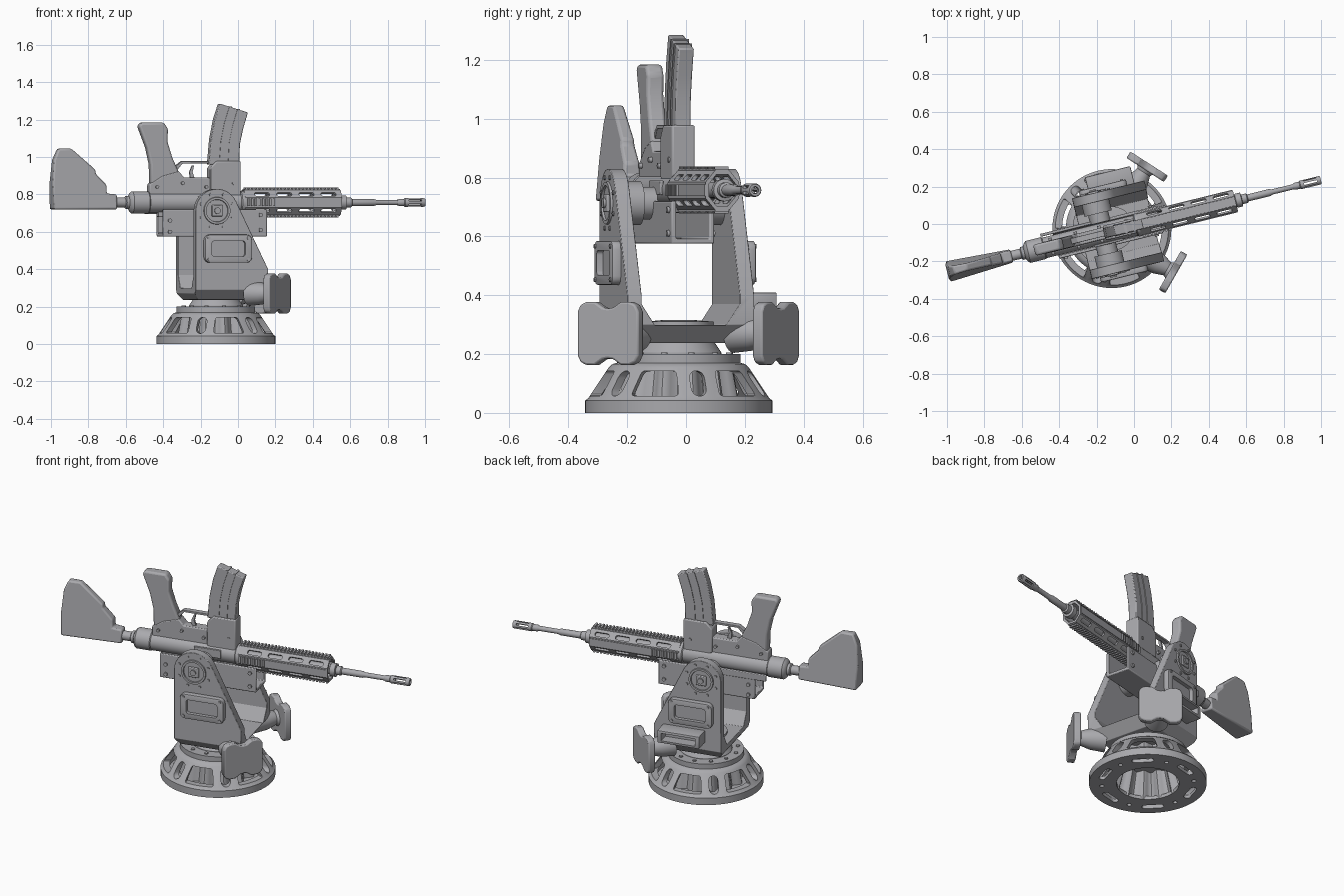
import bpy, bmesh, math
from mathutils import Matrix, Vector

if "Cube" in bpy.data.objects:
    bpy.data.objects.remove(bpy.data.objects["Cube"])

grey = bpy.data.materials.new("gunmetal grey")
grey.use_nodes = True
COL = (0.40, 0.40, 0.42, 1)
grey.diffuse_color = COL
grey.node_tree.nodes["Principled BSDF"].inputs["Base Color"].default_value = COL
parts = []
AXIS = 0.757          # bore height
PIVOT = (-0.057, 0.713)


def add(name, bm, bevel=0, segs=2):
    bmesh.ops.recalc_face_normals(bm, faces=bm.faces)
    me = bpy.data.meshes.new(name)
    bm.to_mesh(me)
    bm.free()
    me.materials.append(grey)
    ob = bpy.data.objects.new(name, me)
    bpy.context.collection.objects.link(ob)
    parts.append(ob)
    if bevel:
        add_bevel(ob, bevel, segs)
    return ob


def add_bevel(ob, width, segs=2):
    m = ob.modifiers.new("Bevel", 'BEVEL')
    m.width, m.segments, m.limit_method = width, segs, 'ANGLE'
    m.angle_limit = math.radians(35)


def prism(name, pts, axis, lo, hi, bevel=0, segs=2, fn=None):
    """Extrude a 2D outline along an axis."""
    bm = bmesh.new()
    put = {'x': lambda a, b, t: (t, a, b), 'y': lambda a, b, t: (a, t, b),
           'z': lambda a, b, t: (a, b, t)}[axis]
    rings = [[bm.verts.new(put(a, b, t)) for a, b in pts] for t in (lo, hi)]
    n = len(pts)
    bm.faces.new(rings[0])
    bm.faces.new(rings[1])
    for i in range(n):
        j = (i + 1) % n
        bm.faces.new((rings[0][i], rings[0][j], rings[1][j], rings[1][i]))
    if fn:
        for v in bm.verts:
            v.co = fn(v.co)
    return add(name, bm, bevel, segs)


def box(name, u, v, z, bevel=0, fn=None):
    return prism(name, [(u[0], z[0]), (u[1], z[0]), (u[1], z[1]), (u[0], z[1])],
                 'y', v[0], v[1], bevel, 2, fn)


def lathe(name, prof, axis='z', loc=(0, 0, 0), seg=40, closed=False, flute=None):
    """Revolve (along, radius) points; an open profile gets end caps."""
    bm = bmesh.new()
    rings = []
    for t, r in prof:
        ring = []
        for i in range(seg):
            a = 2 * math.pi * i / seg
            rr = r * (flute(a) if flute else 1)
            c, s = rr * math.cos(a), rr * math.sin(a)
            p = {'x': (t, c, s), 'y': (c, t, s), 'z': (c, s, t)}[axis]
            ring.append(bm.verts.new(Vector(p) + Vector(loc)))
        rings.append(ring)
    pairs = list(zip(rings, rings[1:]))
    if closed:
        pairs.append((rings[-1], rings[0]))
    else:
        bm.faces.new(rings[0])
        bm.faces.new(rings[-1])
    for A, B in pairs:
        for i in range(seg):
            j = (i + 1) % seg
            bm.faces.new((A[i], A[j], B[j], B[i]))
    return add(name, bm)


def boolean(ob, cutter, op='DIFFERENCE'):
    """Apply a boolean at once and drop the cutter."""
    m = ob.modifiers.new("cut", 'BOOLEAN')
    m.object, m.operation, m.solver = cutter, op, 'EXACT'
    dg = bpy.context.evaluated_depsgraph_get()
    me = bpy.data.meshes.new_from_object(ob.evaluated_get(dg))
    ob.modifiers.clear()
    ob.data = me
    parts.remove(cutter)
    bpy.data.objects.remove(cutter)


def rounded(cx, cy, w, h, r, n=4):
    out = []
    for k, (sx, sy) in enumerate(((1, 1), (-1, 1), (-1, -1), (1, -1))):
        for i in range(n + 1):
            a = math.pi / 2 * (k + i / n)
            out.append((cx + sx * (w - r) + r * math.cos(a), cy + sy * (h - r) + r * math.sin(a)))
    return out


# --- pedestal: windowed cone, slotted flange, fluted hollow hub
B = (-0.005, 0.014, 0)
# profiles for z lathes are (height, radius)
cone = lathe("pedestal_cone", [(0, .318), (.042, .318), (.05, .308), (.155, .238), (.166, .225), (.17, .21),
             (.2, .21), (.2, .08), (.16, .08), (.15, .205), (.045, .275), (0, .275)], loc=B, seg=72, closed=True)
flange = lathe("pedestal_flange", [(0, .277), (0, .17), (.02, .17), (.02, .277)], loc=B, seg=72, closed=True)
for k in range(12):
    turn = Matrix.Translation(B) @ Matrix.Rotation(k * math.pi / 6, 4, 'Z')
    big = k % 2 == 1
    shape = [(-.085, .058), (.085, .058), (.06, .143), (-.06, .143)] if big else rounded(0, .1, .026, .043, .025)
    boolean(cone, prism("cutter", shape, 'x', .2, .34, .012 if big else 0, 3, lambda c: turn @ c))
    slot = rounded(.25, 0, .018, .06, .017) if big else rounded(.25, 0, .012, .012, .011)
    boolean(flange, prism("cutter", slot, 'z', -.02, .04, fn=lambda c: turn @ c))
    p = turn @ Vector((.178, 0, 0))
    lathe("pedestal_bolt", [(.195, .011), (.206, .011)], loc=p, seg=12)
lathe("pedestal_hub", [(0, .2), (.17, .17), (.17, .15), (.165, .02), (.155, .02), (.155, .14), (0, .185)],
      loc=B, seg=96, closed=True, flute=lambda a: 1 + .09 * math.cos(12 * a))
lathe("turntable_neck", [(.16, .09), (.195, .145), (.205, .145), (.245, .118), (.31, .118), (.315, .06)],
      loc=B, seg=48)

# --- yoke: U section trimmed by the side outline
U = [(-.222, .9), (-.222, .29), (-.17, .237), (.17, .237), (.222, .29), (.222, .9),
     (.172, .9), (.172, .37), (.125, .298), (-.125, .298), (-.172, .37), (-.172, .9)]
yoke = prism("yoke", U, 'x', -.4, .4)
arc = [(PIVOT[0] + .117 * math.cos(math.radians(a)), PIVOT[1] + .117 * math.sin(math.radians(a)))
       for a in range(25, 181, 12)]
side = arc + [(-.174, .713), (-.174, .27), (-.15, .237), (.165, .237), (.222, .30), (.225, .40)]
boolean(yoke, prism("cutter", side, 'y', -.5, .5), 'INTERSECT')
add_bevel(yoke, .01)

# --- fittings repeated on both arms
foot = [(0, .085), (.02, .088), (.05, .107), (.085, .107), (.107, .098), (.119, .075)]
half = foot + [(w, -z) for w, z in reversed(foot)]
peanut = half + [(-w, z) for w, z in reversed(half)][1:-1]
for s in (-1, 1):
    lathe("trunnion", [(s * .06, .055), (s * .11, .055), (s * .11, .075), (s * .18, .075)], 'y',
          (PIVOT[0], 0, PIVOT[1]))
    lathe("pivot_ring", [(s * .218, .074), (s * .23, .072), (s * .23, .06), (s * .218, .058)], 'y',
          (PIVOT[0], 0, PIVOT[1]), closed=True)
    box("pivot_block", (PIVOT[0] - .03, PIVOT[0] + .03), sorted((s * .215, s * .232)),
        (PIVOT[1] - .03, PIVOT[1] + .03), .004)
    lathe("pivot_pin", [(s * .21, .017), (s * .24, .017)], 'y', (PIVOT[0], 0, PIVOT[1]), 20)
    for k in range(8):
        a = k * math.pi / 4 + .39
        lathe("pivot_bolt", [(s * .218, .008), (s * .227, .008)], 'y',
              (PIVOT[0] + .093 * math.cos(a), 0, PIVOT[1] + .093 * math.sin(a)), 10)
    frame = prism("window_frame", rounded(0, .51, .13, .075, .03), 'y', *sorted((s * .21, s * .252)), .006)
    boolean(frame, prism("cutter", rounded(0, .51, .092, .042, .015), 'y', *sorted((s * .23, s * .3))))
    for a in (-1, 1):
        for b in (-1, 1):
            lathe("frame_bolt", [(s * .25, .008), (s * .257, .008)], 'y', (a * .108, 0, .51 + b * .057), 10)
    # stabiliser pad with its stem
    turn = Matrix.Translation((.257, s * .29, .27)) @ Matrix.Rotation(s * math.radians(43.5), 4, 'Z')
    prism("stabiliser_pad", peanut, 'x', -.02, .02, .007, 2, lambda c: turn @ c)
    stem = lathe("stabiliser_stem", [(-.17, .066), (-.09, .058), (-.035, .04), (-.015, .05)], 'x', seg=24)
    stem.data.transform(turn)
tray = box("rear_tray", (-.08, .17), (.2, .315), (.335, .41), .006)
boolean(tray, box("cutter", (-.055, .145), (.25, .4), (.35, .395)))

# --- cradle below the gun
prism("cradle", [(-.075, .575), (.075, .575), (.075, .72), (.058, .72), (.058, .592), (-.058, .592),
                 (-.058, .72), (-.075, .72)], 'x', -.317, .255, .005)
box("cradle_rail", (-.385, -.1), (.062, .078), (.695, .735), .004)
for s in (-1, 1):
    for u, z in ((-.28, .66), (-.28, .60), (.22, .61), (.22, .69)):
        lathe("cradle_bolt", [(s * .07, .011), (s * .084, .011)], 'y', (u, 0, z), 12)

# --- barrel group
bore = (0, 0, AXIS)
lathe("barrel", [(.12, .028), (.67, .028), (.675, .038), (.705, .038), (.708, .026), (.735, .026), (.74, .019),
                 (.86, .019), (.875, .014), (1.0, .014)], 'x', bore, 24)
muzzle = lathe("muzzle_brake", [(.99, .015), (1.0, .019), (1.025, .019), (1.03, .023), (1.135, .023), (1.142, .02),
                                (1.142, .012), (1.02, .012), (1.0, .008)], 'x', bore, 24)
for k in range(3):
    rot = Matrix.Translation(bore) @ Matrix.Rotation(k * math.pi / 3, 4, 'X')
    boolean(muzzle, box("cutter", (1.05, 1.12), (-.005, .005), (-.05, .05), 0, lambda c: rot @ c))


# --- handguard: hollow octagon with slots on the slanted faces
def octagon(a, b, w, h):
    q = [(a, h), (w, b), (w, -b), (a, -h)]
    return [(x, AXIS + z) for x, z in q] + [(-x, AXIS + z) for x, z in reversed(q)]


guard = prism("handguard", octagon(.026, .028, .058, .066), 'x', .14, .672)
boolean(guard, prism("cutter", octagon(.02, .022, .046, .054), 'x', .16, .7))
for k in (-1, 1):
    rot = Matrix.Translation(bore) @ Matrix.Rotation(k * math.radians(45), 4, 'X')
    for i in range(4):
        boolean(guard, prism("cutter", rounded(.235 + i * .122, 0, .042, .012, .011), 'z', -.12, .12,
                             fn=lambda c: rot @ c))
for s in (-1, 1):
    box("guard_rail", (.145, .668), (-.024, .024), sorted((AXIS + s * .064, AXIS + s * .072)))
    box("side_rail", (.145, .668), sorted((s * .056, s * .062)), (AXIS - .02, AXIS + .02))
    for i in range(26):
        u = .15 + i * .02
        box("rail_tooth", (u, u + .011), (-.024, .024), sorted((AXIS + s * .07, AXIS + s * .08)))
        if i < 8:
            box("side_tooth", (u, u + .011), sorted((s * .06, s * .07)), (AXIS - .02, AXIS + .02))

# --- receiver, inverted so the grip and magazine point up
lathe("receiver_tube", [(-.49, .035), (-.48, .052), (-.47, .06), (-.385, .06), (-.38, .056), (.12, .056), (.125, .062),
                        (.15, .062)], 'x', bore, 32)
box("receiver_rail", (-.33, .14), (-.024, .024), (.68, .72), .004)
prism("lower_receiver", [(-.38, .79), (-.38, .855), (-.31, .90), (-.22, .925), (-.19, .89), (-.04, .89), (.11, .93),
                         (.11, .79)], 'y', -.032, .032, .006)
prism("magazine_well", [(-.05, .80), (-.05, .94), (-.014, .978), (.12, .978), (.12, .76), (.0, .76)],
      'y', -.04, .04, .006)
prism("grip", [(-.438, 1.165), (-.425, 1.184), (-.30, 1.184), (-.277, 1.15), (-.28, 1.083), (-.253, .997),
               (-.218, .92), (-.218, .853), (-.372, .853), (-.374, .96), (-.394, 1.05)], 'y', -.03, .03, .012, 3)
prism("trigger_guard", [(-.235, .95), (-.2, .978), (-.05, .978), (-.05, .966), (-.195, .966), (-.225, .93)],
      'y', -.016, .016, .002)
prism("trigger", [(-.15, .88), (-.155, .92), (-.14, .955), (-.13, .955), (-.138, .92), (-.125, .88)],
      'y', -.007, .007)
mag_back = [(-.053, .96), (-.041, 1.094), (-.02, 1.2), (.008, 1.286)]
mag_front = [(.162, 1.238), (.135, 1.147), (.118, 1.067), (.115, .96)]
prism("magazine", mag_back + mag_front, 'y', -.027, .027, .005)
for t in (.33, .62):   # pressed ribs
    mid = [(a[0] + (b[0] - a[0]) * t, a[1] + (b[1] - a[1]) * t) for a, b in zip(mag_back, reversed(mag_front))]
    prism("magazine_rib", mid + [(u + .014, z) for u, z in reversed(mid)], 'y', -.031, .031)
for s in (-1, 1):
    for u, z in ((-.34, .84), (-.2, .86), (-.07, .84), (.08, .86)):
        lathe("receiver_pin", [(s * .03, .009), (s * .045, .009)], 'y', (u, 0, z), 12)
box("ejection_cover", (-.12, .04), (-.062, -.05), (.74, .79), .003)

# --- shoulder stock, thinner to the top and to the front
lathe("buffer_tube", [(-.70, .027), (-.51, .027), (-.505, .035), (-.48, .035)], 'x', bore, 24)


def taper(c):
    t = .057 - .032 * (c.z - .72) / .325 - .02 * (c.x + .911) / .35
    return Vector((c.x, math.copysign(t, c.y), c.z))


prism("stock", [(-.911, .72), (-.559, .72), (-.559, .80), (-.615, .805), (-.615, .85), (-.675, .912), (-.675, .932),
                (-.807, 1.045), (-.879, 1.045), (-.905, .985), (-.916, .86)], 'y', -.05, .05, .009, 2, taper)

# --- place and shade everything
place = Matrix.Translation((-.11, -.037, 0)) @ Matrix.Rotation(math.radians(13.8), 4, 'Z')
bpy.ops.object.select_all(action='DESELECT')
for ob in parts:
    ob.matrix_world = place
    ob.select_set(True)
bpy.context.view_layer.objects.active = parts[0]
bpy.ops.object.shade_smooth_by_angle(angle=math.radians(32))
